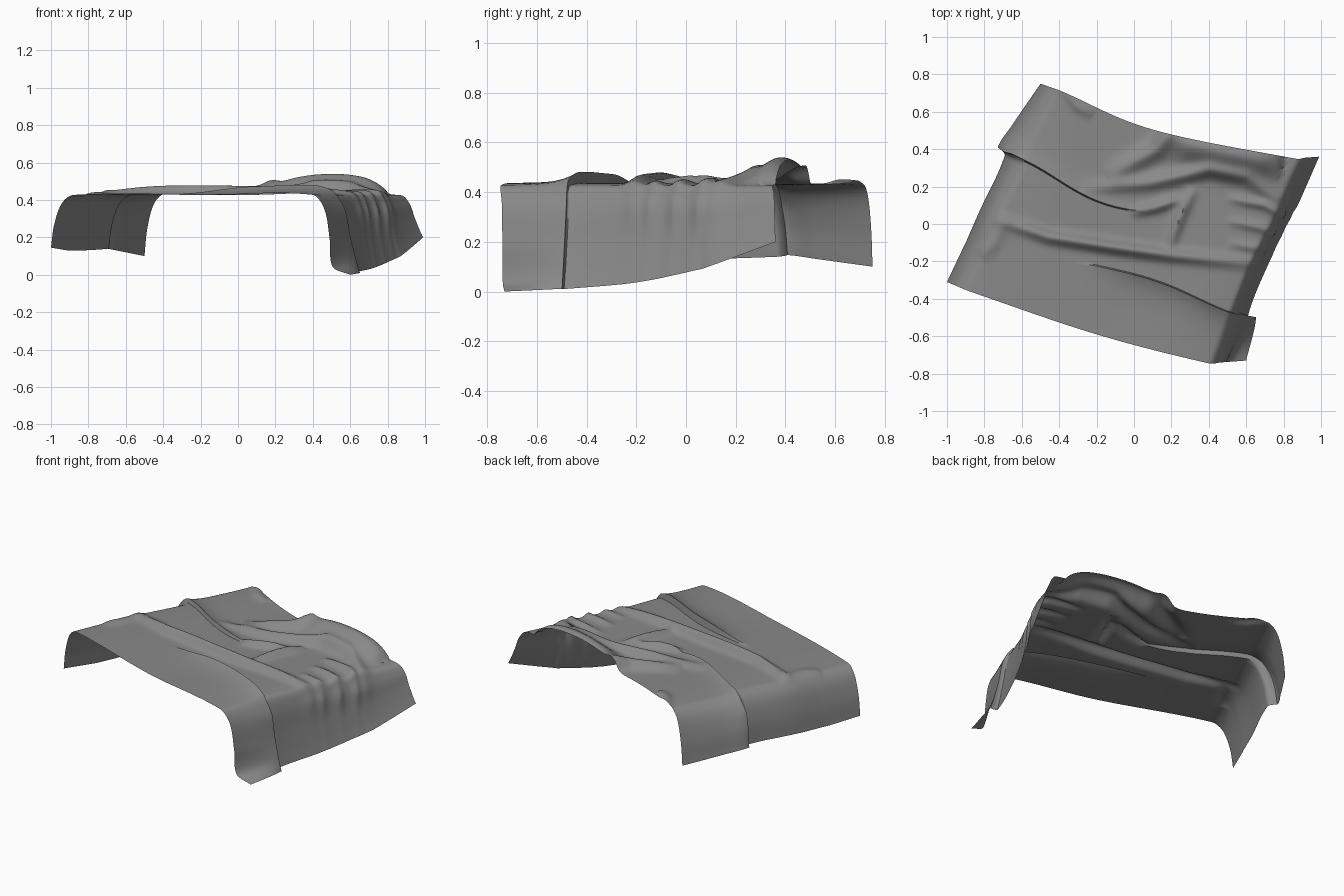
import bpy
import bmesh
import math
from mathutils import Vector

cube = bpy.data.objects.get("Cube")
if cube:
    bpy.data.objects.remove(cube)

TOP = 0.427

# Rows from front to back: left hem xyz, left shoulder xy, middle xy,
# right shoulder xy, right hem xyz
ROWS = [
    (-1, -.31, .145, -.88, -.36, -.2, -.59, .4, -.745, .6, -.73, 0),
    (-.91, -.12, .13, -.78, -.12, .03, -.28, .5, -.47, .65, -.5, .01),
    (-.9, -.1, .13, -.77, -.1, .04, -.26, .51, -.455, .61, -.49, .01),
    (-.83, .06, .13, -.72, .02, -.03, -.14, .6, -.22, .72, -.21, .035),
    (-.69, .37, .14, -.57, .3, -.06, .06, .73, .04, .85, .06, .09),
    (-.72, .41, .145, -.57, .335, -.06, .085, .74, .07, .87, .09, .1),
    (-.65, .53, .13, -.51, .47, -.03, .23, .79, .2, .92, .2, .14),
    (-.5, .75, .1, -.4, .715, .1, .505, .86, .35, .99, .36, .2),
]
ROW_KNOTS = [0, .28, .29, .42, .62, .635, .78, 1]
FRONT_FOLD, BACK_FOLD = ROW_KNOTS[1], ROW_KNOTS[5]
ROW_STEPS = [36, 3, 16, 24, 3, 18, 28]
COLUMNS = 150


def spline(points, knots, t):
    """Smooth curve through points at uneven knots."""
    last = len(points) - 1
    i = 0
    while i < last - 1 and t > knots[i + 1]:
        i += 1

    def slope(k):
        a, b = max(k - 1, 0), min(k + 1, last)
        return (points[b] - points[a]) / (knots[b] - knots[a])

    span = knots[i + 1] - knots[i]
    s = (t - knots[i]) / span
    ease = s * s * (3 - 2 * s)
    return (points[i] * (1 - ease) + points[i + 1] * ease
            + slope(i) * span * s * (1 - s) ** 2
            - slope(i + 1) * span * s * s * (1 - s))


def hang(shoulder, hem, out, drop):
    p = shoulder.lerp(hem, out)
    p.z = shoulder.z + (hem.z - shoulder.z) * drop
    return p


def section(row, curl):
    """Cross section from left hem over the top to right hem, which may curl out."""
    left_hem, right_hem = Vector(row[:3]), Vector(row[9:])
    left, middle, right = (Vector((row[k], row[k + 1], TOP)) for k in (3, 5, 7))
    return [left_hem, hang(left, left_hem, .85, .55), hang(left, left_hem, .5, .15), left,
            middle,
            right, hang(right, right_hem, .4 - .1 * curl, .17),
            hang(right, right_hem, .66 - .21 * curl, .55),
            hang(right, right_hem, .85 - .32 * curl, .82 + .08 * curl), right_hem]


def ramp(a, b, x):
    s = min(max((x - a) / (b - a), 0), 1)
    return s * s * (3 - 2 * s)


# Wrinkles: height, width, path in plan
WRINKLES = [
    (.05, .035, [(-.75, .03), (-.45, -.07), (-.13, -.12), (.19, -.165), (.72, -.22)]),
    (.045, .04, [(-.28, .19), (.08, .22), (.4, .29), (.6, .25), (.85, .08)]),
    (.045, .05, [(.22, .56), (.12, .4), (-.15, .25)]),
    (.108, .095, [(.14, .52), (.3, .43), (.5, .385), (.68, .35), (.8, .33)]),
    (.035, .03, [(.32, .2), (.25, .05), (.18, -.14)]),
    (.035, .03, [(-.02, .06), (.12, .09), (.26, .14)]),
    (.026, .025, [(.5, .14), (.7, .1), (.92, -.02)]),
    (.022, .025, [(.5, .02), (.68, -.02), (.86, -.1)]),
    (.018, .025, [(.5, -.1), (.66, -.13), (.8, -.2)]),
    (.015, .04, [(-.68, .06), (-.75, -.1), (-.82, -.18)]),
    (.018, .03, [(-.4, .76), (-.3, .63), (-.22, .58)]),
]


def wrinkle(x, y, height, width, path):
    """Rounded ridge along a path, fading at its ends."""
    p = Vector((x, y))
    best, along = 9, 0
    count = len(path) - 1
    for i in range(count):
        a, b = Vector(path[i]), Vector(path[i + 1])
        s = min(max((p - a).dot(b - a) / (b - a).length_squared, 0), 1)
        d = (p - a.lerp(b, s)).length
        if d < best:
            best, along = d, (i + s) / count
    return height * math.sin(math.pi * along) ** .6 * math.exp(-(best / width) ** 2)


def overlap(x, v):
    """Raised lips where the front and back strips lie over the middle."""
    lift = 0
    if v <= FRONT_FOLD + .001:
        lift += .045 * ramp(-.35, .1, x) * (1 - .8 * ramp(.4, .6, x)) * math.exp((v - FRONT_FOLD) / .06)
    if v >= BACK_FOLD - .001:
        lift += .025 * (1 - ramp(-.2, .1, x)) * math.exp((BACK_FOLD - v) / .05)
    return lift


# Cloth draped over a slab
sections = [section(r, float(r is ROWS[0])) for r in ROWS]
columns = [0]
for a, b in zip(sections[3], sections[3][1:]):
    columns.append(columns[-1] + (b - a).length)

levels = [0]
for a, b, n in zip(ROW_KNOTS, ROW_KNOTS[1:], ROW_STEPS):
    levels += [a + (b - a) * (k + 1) / n for k in range(n)]

bm = bmesh.new()
grid = []
for v in levels:
    line = [spline([s[k] for s in sections], ROW_KNOTS, v) for k in range(len(columns))]
    grid.append([bm.verts.new(spline(line, columns, columns[-1] * j / COLUMNS))
                 for j in range(COLUMNS + 1)])
for low, high in zip(grid, grid[1:]):
    for j in range(COLUMNS):
        bm.faces.new((low[j], low[j + 1], high[j + 1], high[j]))
bm.normal_update()

# Push the folds outwards, blending from sideways on the drapes to upwards on top
moves = []
for v, line in zip(levels, grid):
    for vert in line:
        x, y, z = vert.co
        lift = sum(wrinkle(x, y, *w) for w in WRINKLES) * (.1 + .9 * ramp(.18, TOP, z))
        lift += overlap(x, v) * (.35 + .65 * ramp(.15, TOP, z))
        direction = vert.normal.lerp(Vector((0, 0, 1)), ramp(TOP - .1, TOP - .03, z))
        moves.append((vert, direction * lift))
for vert, move in moves:
    vert.co += move
    vert.co.z = max(vert.co.z, 0)

mesh = bpy.data.meshes.new("draped_cloth")
bm.to_mesh(mesh)
bm.free()
cloth = bpy.data.objects.new("draped_cloth", mesh)
bpy.context.collection.objects.link(cloth)

grey = bpy.data.materials.new("grey fabric")
grey.use_nodes = True
color = (.25, .25, .25, 1)
grey.diffuse_color = color
grey.node_tree.nodes["Principled BSDF"].inputs["Base Color"].default_value = color
mesh.materials.append(grey)

bpy.context.view_layer.objects.active = cloth
cloth.select_set(True)
bpy.ops.object.shade_smooth_by_angle(angle=math.radians(50))
